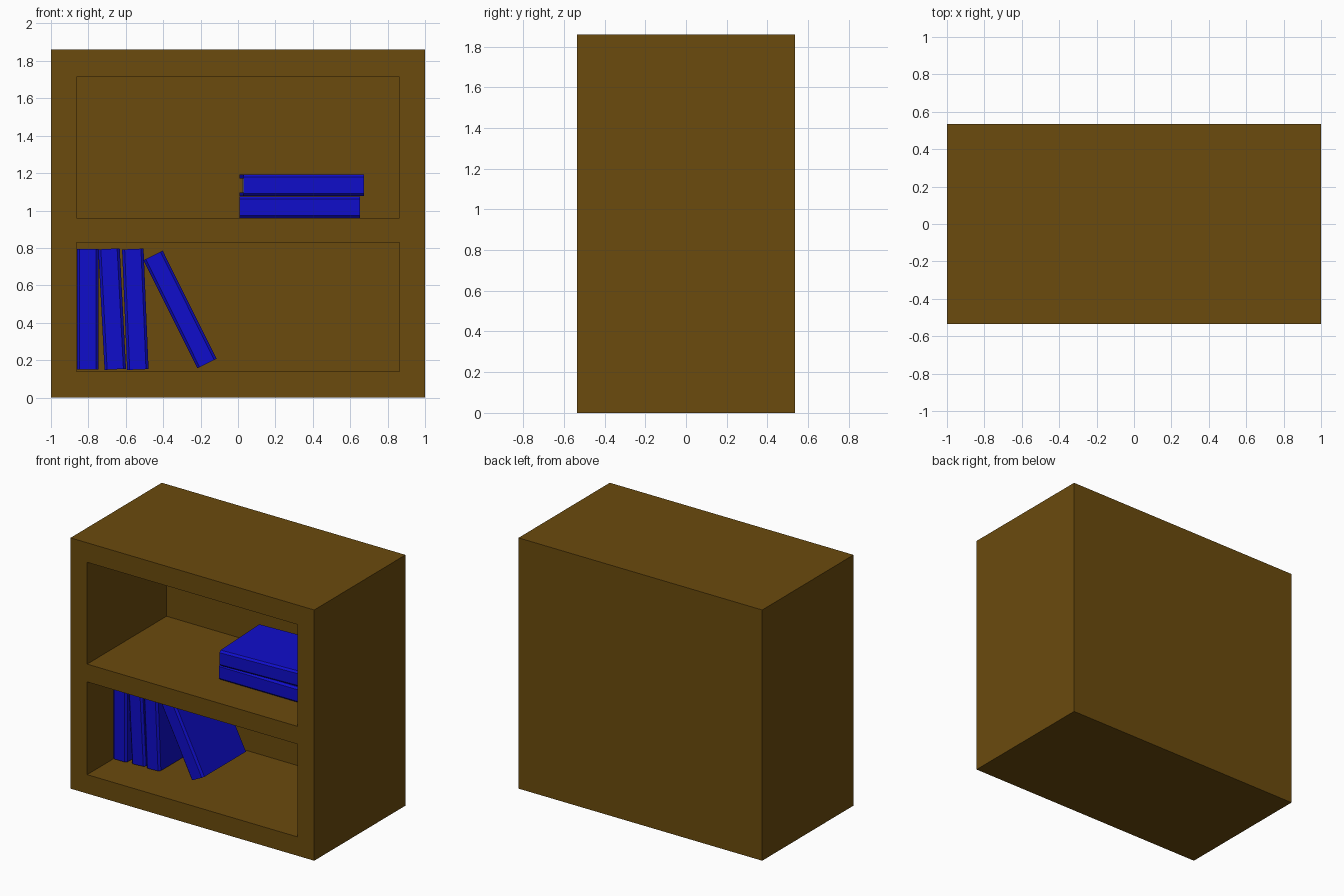
import bpy
import bmesh
from math import radians

if "Cube" in bpy.data.objects:
    bpy.data.objects.remove(bpy.data.objects["Cube"])


def material(name, rgb):
    m = bpy.data.materials.new(name)
    m.diffuse_color = (*rgb, 1)
    m.use_nodes = True
    m.node_tree.nodes["Principled BSDF"].inputs["Base Color"].default_value = m.diffuse_color
    return m


WOOD = material("wood", (0.147, 0.07, 0.004))
BLUE = material("book_cloth", (0.005, 0.004, 0.6))


def add_object(name, bm, mat=None):
    bmesh.ops.recalc_face_normals(bm, faces=bm.faces)
    mesh = bpy.data.meshes.new(name)
    bm.to_mesh(mesh)
    bm.free()
    obj = bpy.data.objects.new(name, mesh)
    bpy.context.collection.objects.link(obj)
    if mat:
        mesh.materials.append(mat)
    return obj


def box(name, lo, hi, mat=None):
    bm = bmesh.new()
    bmesh.ops.create_cube(bm, size=1)
    for v in bm.verts:
        v.co = [(a + b) / 2 + c * (b - a) for a, b, c in zip(lo, hi, v.co)]
    return add_object(name, bm, mat)


# Bookcase body with two open compartments
case = box("bookcase", (-1, -0.535, 0), (1, 0.535, 1.86), WOOD)
for label, z0, z1 in (("lower", 0.14, 0.828), ("upper", 0.96, 1.715)):
    cutter = box(label + "_opening_cutter", (-0.863, -0.7, z0), (0.863, 0.395, z1), WOOD)
    cutter.hide_render = True
    cutter.hide_set(True)
    mod = case.modifiers.new(label + "_opening", "BOOLEAN")
    mod.operation = "DIFFERENCE"
    mod.solver = "EXACT"
    mod.object = cutter

HEIGHT, DEPTH, HALF = 0.645, 0.5, 0.0575
BOARD, BEVEL, INSET = 0.02, 0.014, 0.015


def book(name, location, rotation):
    """Hardback book: origin mid-spine, height along z, spine facing -y."""
    # Cover: C-shaped section with softened spine corners
    half = [(HALF - BEVEL, 0), (HALF, BEVEL), (HALF, DEPTH),
            (HALF - BOARD, DEPTH), (HALF - BOARD, BOARD)]
    profile = half + [(-x, y) for x, y in reversed(half)]
    bm = bmesh.new()
    face = bm.faces.new([bm.verts.new((x, y, -HEIGHT / 2)) for x, y in profile])
    ext = bmesh.ops.extrude_face_region(bm, geom=[face])
    top = [g for g in ext["geom"] if isinstance(g, bmesh.types.BMVert)]
    bmesh.ops.translate(bm, verts=top, vec=(0, 0, HEIGHT))
    cover = add_object(name + "_cover", bm, BLUE)
    cover.location = location
    cover.rotation_euler = [radians(a) for a in rotation]
    # Page block set back from the cover edges
    w, h = HALF - BOARD, HEIGHT / 2 - INSET
    pages = box(name + "_pages", (-w, BOARD, -h), (w, DEPTH - INSET, h))
    pages.parent = cover


# Upright row: x, y, z, lean in degrees
row = [(-0.803, -0.243, 0.472, 0), (-0.673, -0.235, 0.473, -3),
       (-0.549, -0.235, 0.472, -2.4), (-0.31, -0.243, 0.471, -26.5)]
for i, (x, y, z, lean) in enumerate(row, 1):
    book(f"upright_book_{i}", (x, y, z), (0, lean, 0))

# Two books lying flat on the upper shelf
book("flat_book_lower", (0.33, -0.235, 1.0175), (0, 90, 0))
book("flat_book_upper", (0.352, -0.245, 1.135), (0, 90, 2.6))
